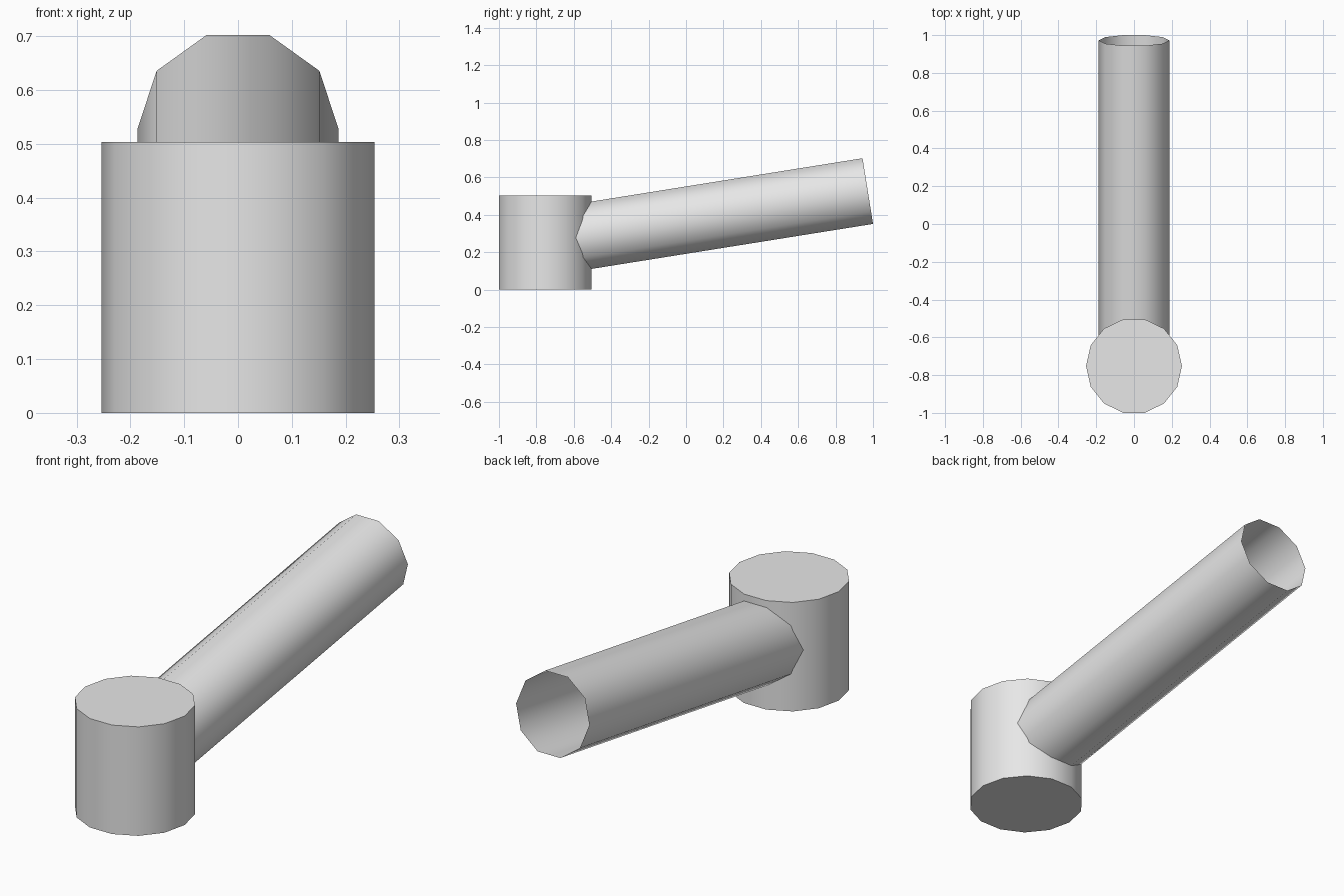
import bpy
import math
from mathutils import Vector

cube = bpy.data.objects.get("Cube")
if cube:
    bpy.data.objects.remove(cube, do_unlink=True)

# Single plain grey
GREY = (0.8, 0.8, 0.8, 1.0)
grey = bpy.data.materials.new("plain_grey")
grey.use_nodes = True
grey.diffuse_color = GREY
grey.node_tree.nodes["Principled BSDF"].inputs["Base Color"].default_value = GREY


def tube(name, start, end, radius, sides, turn, fill):
    """Cylinder between two points, with smooth sides and sharp rims."""
    start, end = Vector(start), Vector(end)
    axis = end - start
    bpy.ops.mesh.primitive_cylinder_add(
        vertices=sides, radius=radius, depth=axis.length, end_fill_type=fill)
    obj = bpy.context.object
    obj.name = name
    # Spin the polygon so its corners line up before tilting it
    for v in obj.data.vertices:
        x, y, z = v.co
        v.co = (x * math.cos(turn) - y * math.sin(turn),
                x * math.sin(turn) + y * math.cos(turn), z)
    obj.location = (start + end) / 2
    # Tilt about x only, towards +y
    obj.rotation_euler.x = -math.atan2(axis.y, axis.z)
    obj.data.materials.append(grey)
    bpy.ops.object.shade_smooth_by_angle(angle=math.radians(50))
    return obj


# Closed upright bowl, 14 sides, corners on the x axis
BOWL_Y = -0.752
BOWL_H = 0.503
tube("bowl", (0, BOWL_Y, 0), (0, BOWL_Y, BOWL_H), 0.254, 14, math.pi / 2, 'NGON')

# Open hollow stem, 10 sides, rising from the middle of the bowl to the back
tube("stem", (0, BOWL_Y, BOWL_H / 2), (0, 0.972, 0.527), 0.187, 10, math.pi / 2, 'NOTHING')
